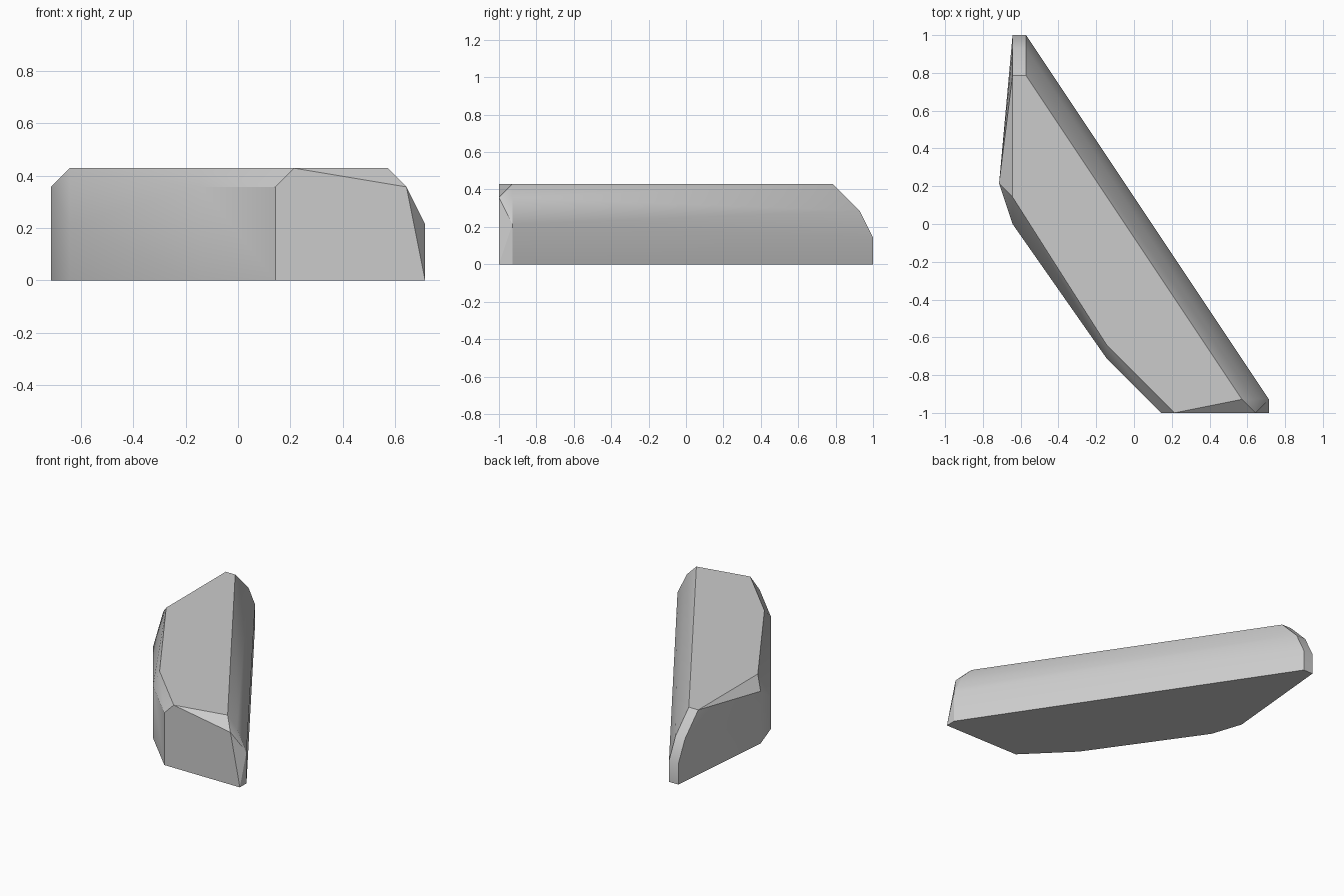
import bpy, bmesh, math

old = bpy.data.objects.get("Cube")
if old:
    bpy.data.objects.remove(old, do_unlink=True)

UNIT = 1 / 14  # all corners sit on a regular grid

# Corner points of the slab, grouped by height level
levels = {
    0: [(-8, 14), (-9, 14), (-10, 3), (-9, 0), (-2, -10), (2, -14), (10, -14), (10, -13)],
    2: [(-8, 14), (-9, 14)],
    3: [(10, -13), (-9, 0)],
    4: [(-8, 13), (-9, 13)],
    5: [(-10, 3), (-2, -10), (2, -14), (9, -14), (9, -13)],
    6: [(-9, 11), (-8, 11), (8, -13), (3, -14), (-2, -9), (-9, 2)],
}

# Grey stone
stone = bpy.data.materials.new("grey stone")
stone.use_nodes = True
grey = (0.6, 0.6, 0.6, 1)
stone.diffuse_color = grey
stone.node_tree.nodes["Principled BSDF"].inputs["Base Color"].default_value = grey

# Faceted slab wrapped around the corners
bm = bmesh.new()
for z, outline in levels.items():
    for x, y in outline:
        bm.verts.new((x * UNIT, y * UNIT, z * UNIT))
hull = bmesh.ops.convex_hull(bm, input=bm.verts)
loose = [v for v in bm.verts if not v.link_faces]
bmesh.ops.delete(bm, geom=loose, context='VERTS')
bmesh.ops.dissolve_limit(bm, angle_limit=math.radians(0.5), verts=bm.verts, edges=bm.edges)
bmesh.ops.recalc_face_normals(bm, faces=bm.faces)

mesh = bpy.data.meshes.new("stone_slab")
bm.to_mesh(mesh)
bm.free()
mesh.materials.append(stone)
slab = bpy.data.objects.new("stone_slab", mesh)
bpy.context.collection.objects.link(slab)

# Soft rounding on the sides, crisp main edges
bpy.ops.object.select_all(action='DESELECT')
slab.select_set(True)
bpy.context.view_layer.objects.active = slab
bpy.ops.object.shade_smooth_by_angle(angle=math.radians(30))
